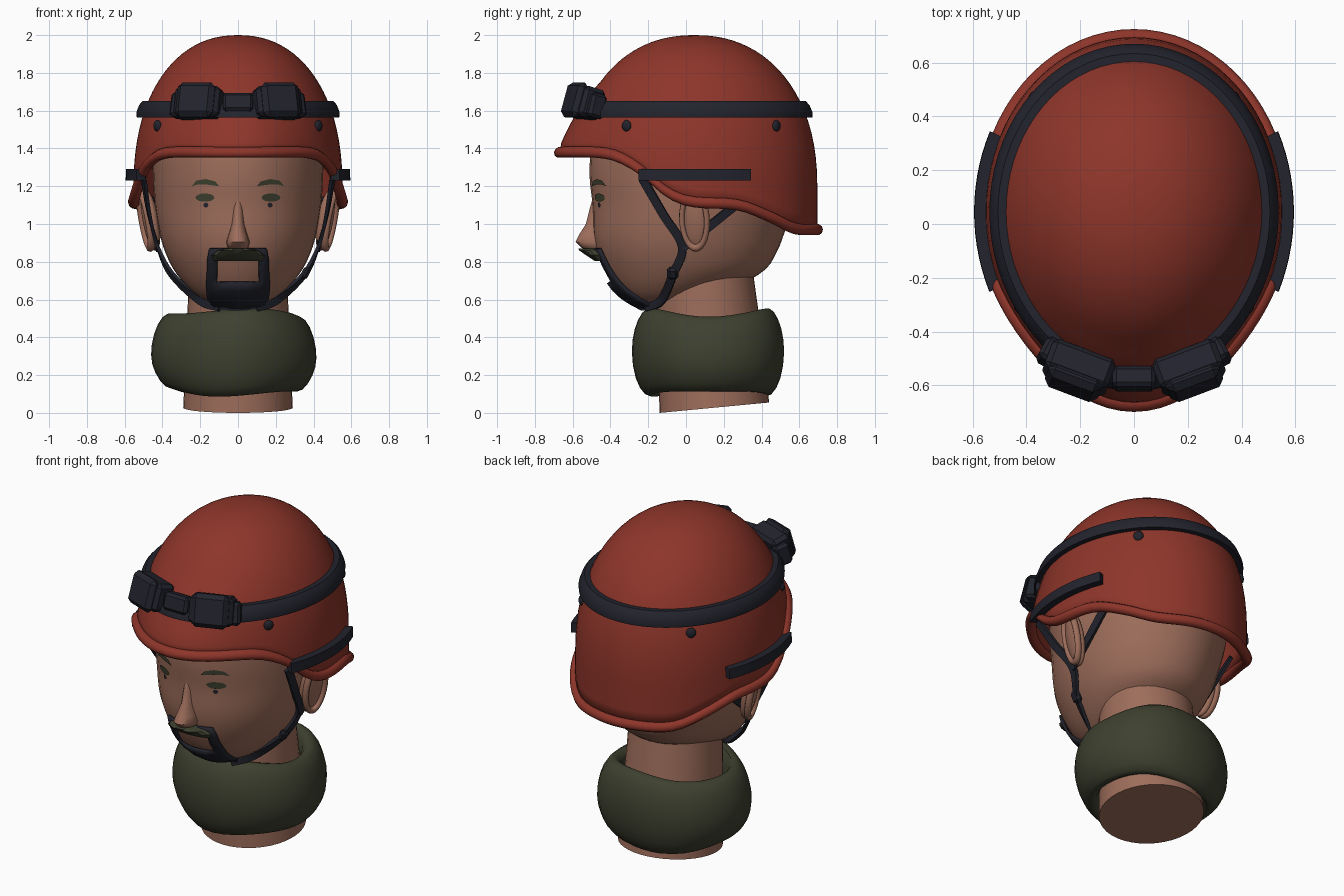
import bpy, bmesh, math
from math import sin, cos, pi, tau
from mathutils import Vector, Euler

if "Cube" in bpy.data.objects:
    bpy.data.objects.remove(bpy.data.objects["Cube"])


def material(name, rgb):
    m = bpy.data.materials.new(name)
    m.diffuse_color = (*rgb, 1)
    m.use_nodes = True
    m.node_tree.nodes["Principled BSDF"].inputs["Base Color"].default_value = m.diffuse_color
    return m


RED = material("helmet_red", (0.27, 0.036, 0.023))
NAVY = material("dark_navy", (0.016, 0.017, 0.026))
SKIN = material("skin", (0.34, 0.155, 0.105))
OLIVE = material("olive", (0.048, 0.052, 0.029))


def finish(name, bm, mat, angle=40):
    bmesh.ops.recalc_face_normals(bm, faces=bm.faces[:])
    me = bpy.data.meshes.new(name)
    bm.to_mesh(me)
    bm.free()
    me.materials.append(mat)
    ob = bpy.data.objects.new(name, me)
    bpy.context.collection.objects.link(ob)
    bpy.ops.object.select_all(action='DESELECT')
    ob.select_set(True)
    bpy.context.view_layer.objects.active = ob
    bpy.ops.object.shade_smooth_by_angle(angle=math.radians(angle))
    return ob


def loft(name, rings, mat, caps=True, loop=False, angle=40):
    """Skin a list of closed rings."""
    bm = bmesh.new()
    vs = [[bm.verts.new(p) for p in r] for r in rings]
    n = len(vs[0])
    for i in range(len(vs) if loop else len(vs) - 1):
        a, b = vs[i], vs[(i + 1) % len(vs)]
        for j in range(n):
            k = (j + 1) % n
            bm.faces.new((a[j], a[k], b[k], b[j]))
    if caps and not loop:
        bm.faces.new(vs[0])
        bm.faces.new(vs[-1])
    return finish(name, bm, mat, angle)


def interp(rows, t):
    """Smooth interpolation of table rows keyed by their first value."""
    t = min(max(t, rows[0][0]), rows[-1][0])
    i = max(k for k in range(len(rows) - 1) if rows[k][0] <= t)
    h = rows[i + 1][0] - rows[i][0]
    u = (t - rows[i][0]) / h

    def slope(k, c):
        a, b = rows[max(k - 1, 0)], rows[min(k + 1, len(rows) - 1)]
        return (b[c] - a[c]) / (b[0] - a[0])
    return [(2*u**3 - 3*u*u + 1) * rows[i][c] + (u**3 - 2*u*u + u) * h * slope(i, c)
            + (3*u*u - 2*u**3) * rows[i + 1][c] + (u**3 - u*u) * h * slope(i + 1, c)
            for c in range(1, len(rows[0]))]


def ellipse(z, rx, yf, yb, n=40):
    return [Vector((rx * sin(tau*k/n), (yf + yb)/2 - (yb - yf)/2 * cos(tau*k/n), z)) for k in range(n)]


def box(name, size, loc, rot, mat, bevel=0.015):
    bm = bmesh.new()
    bmesh.ops.create_cube(bm, size=1)
    bmesh.ops.scale(bm, vec=size, verts=bm.verts[:])
    bmesh.ops.bevel(bm, geom=bm.edges[:], offset=bevel, segments=1, affect='EDGES')
    ob = finish(name, bm, mat, 30)
    ob.location, ob.rotation_euler = loc, rot
    return ob


def ball(name, size, loc, rot, mat):
    bm = bmesh.new()
    bmesh.ops.create_uvsphere(bm, u_segments=20, v_segments=12, radius=1)
    bmesh.ops.scale(bm, vec=size, verts=bm.verts[:])
    ob = finish(name, bm, mat, 60)
    ob.location, ob.rotation_euler = loc, rot
    return ob


# Helmet surface: angle a is 0 at the front, going round through +x
def shell(a, z, off=0.0):
    t = min(max((z - 1.2) / 0.8, 0), 1)
    f = (1 - t**2.2) ** (1 / 2.2)
    flare = 0.075 * max(0, cos(a))**4 * min(max((1.75 - z) / 0.32, 0), 1)
    return Vector(((0.553*f + off) * sin(a), 0.045 - (0.65*f + off) * cos(a) - flare, z))


RIM = [(-0.62, 1.38), (-0.46, 1.38), (-0.36, 1.36), (-0.24, 1.29), (-0.1, 1.17), (0.02, 1.12),
       (0.28, 1.10), (0.44, 1.04), (0.58, 0.975), (0.70, 0.97)]


def rim_z(a):
    return interp(RIM, 0.045 - 0.65 * cos(a))[0]


N = 72
ANG = [tau * k / N for k in range(N)]
rings = []
for i in range(1, 25):
    u = i / 24
    rings.append([shell(a, 2 - (2 - rim_z(a)) * u * u) for a in ANG])
bm = bmesh.new()
top = bm.verts.new((0, 0.045, 2))
vs = [[bm.verts.new(p) for p in r] for r in rings]
for j in range(N):
    k = (j + 1) % N
    bm.faces.new((top, vs[0][j], vs[0][k]))
    for a, b in zip(vs, vs[1:]):
        bm.faces.new((a[j], b[j], b[k], a[k]))
helmet = finish("helmet_shell", bm, RED)
mod = helmet.modifiers.new("thickness", 'SOLIDIFY')
mod.thickness, mod.offset = 0.03, -1

loft("helmet_rim", [[shell(a, rim_z(a) + 0.03*sin(tau*k/10), 0.03*cos(tau*k/10)) for k in range(10)]
                    for a in ANG], RED, loop=True, angle=60)

# Goggle strap round the helmet
section = [(1.565, -0.01), (1.565, 0.03), (1.59, 0.04), (1.63, 0.04), (1.65, 0.03), (1.65, -0.01)]
loft("goggle_strap", [[shell(a, z, o) for z, o in section] for a in ANG], NAVY, loop=True)

# Goggles
box("goggle_bridge", (0.16, 0.08, 0.1), (0, -0.575, 1.64), (-0.25, 0, 0), NAVY)
for s in (-1, 1):
    rot = Euler((-0.28, 0, s * 0.36))
    centre = Vector((s * 0.205, -0.535, 1.64))
    out = rot.to_matrix() @ Vector((0, -1, 0))
    box("goggle_frame", (0.25, 0.12, 0.165), centre, rot, NAVY, 0.02)
    box("goggle_lens", (0.21, 0.06, 0.19), centre + out * 0.06, rot, NAVY, 0.025)
    box("goggle_clip", (0.10, 0.09, 0.13), (s * 0.30, -0.485, 1.625), (-0.25, 0, s * 0.5), NAVY)

# Side rails and bolts
for s in (-1, 1):
    angs = [s * (1.13 + (2.02 - 1.13) * k / 14) for k in range(15)]
    loft("side_rail", [[shell(a, z, o) for z, o in ((1.23, -0.01), (1.23, 0.042), (1.29, 0.042), (1.29, -0.01))]
                       for a in angs], NAVY)
    for y in (-0.31, 0.48):
        a = s * math.acos((0.045 - y) / 0.615)
        p = shell(a, 1.52, 0.004)
        ball("bolt", (0.028, 0.016, 0.03), p, (0, 0, math.atan2(p.x, -p.y)), NAVY)

# Head: z, half width, front y, back y
HEAD = [(0.55, 0.07, -0.22, -0.04), (0.60, 0.18, -0.31, 0.06), (0.66, 0.26, -0.375, 0.24),
        (0.75, 0.335, -0.43, 0.41), (0.85, 0.385, -0.47, 0.48), (0.95, 0.415, -0.49, 0.52),
        (1.1, 0.44, -0.495, 0.57), (1.25, 0.45, -0.51, 0.60), (1.4, 0.45, -0.50, 0.60),
        (1.6, 0.40, -0.43, 0.52), (1.75, 0.25, -0.29, 0.36)]
loft("head", [ellipse(z, *interp(HEAD, z)) for z in [0.55 + 0.03 * k for k in range(41)]], SKIN)


def face_point(x, z, off=0.006):
    rx, yf, yb = interp(HEAD, z)
    q = min(abs(x) / rx, 0.92)
    return Vector((x, (yf + yb)/2 - (yb - yf)/2 * math.sqrt(1 - q*q) - off, z))


loft("nose", [ellipse(*r, 16) for r in
              [(0.855, 0.025, -0.51, -0.4), (0.875, 0.055, -0.555, -0.4), (0.905, 0.062, -0.585, -0.4),
               (0.94, 0.05, -0.568, -0.4), (1.0, 0.035, -0.53, -0.4), (1.08, 0.03, -0.51, -0.4),
               (1.15, 0.02, -0.49, -0.4)]], SKIN, angle=60)
loft("moustache", [ellipse(*r, 20) for r in
                   [(0.805, 0.13, -0.485, -0.40), (0.835, 0.14, -0.53, -0.40),
                    (0.86, 0.11, -0.565, -0.40), (0.87, 0.06, -0.57, -0.40)]], OLIVE)


def decal(name, pts, mat, off=0.006):
    bm = bmesh.new()
    bm.faces.new([bm.verts.new(face_point(x, z, off)) for x, z in pts])
    return finish(name, bm, mat)


def oval(x, z, rx, rz, n=14):
    return [(x + rx * cos(tau*k/n), z + rz * sin(tau*k/n)) for k in range(n)]


for s in (-1, 1):
    # Brows, eyes, ears
    brow = [(0.10, 1.20), (0.12, 1.225), (0.17, 1.238), (0.22, 1.23), (0.245, 1.20), (0.21, 1.21), (0.16, 1.208)]
    decal("eyebrow", [(s * x, z) for x, z in brow], OLIVE)
    decal("eye", oval(s * 0.175, 1.14, 0.05, 0.022), OLIVE)
    decal("pupil", oval(s * 0.17, 1.10, 0.013, 0.013), NAVY)
    ear_rot = Euler((0, s * 0.18, s * -0.25))
    ball("ear", (0.04, 0.078, 0.165), (s * 0.462, 0.045, 1.02), ear_rot, SKIN)
    ear_ring = loft("ear_rim", [[Vector((0.02*sin(tau*j/8), (0.068 + 0.016*cos(tau*j/8))*cos(tau*k/28),
                                         (0.15 + 0.02*cos(tau*j/8))*sin(tau*k/28))) for j in range(8)]
                                for k in range(28)], SKIN, loop=True, angle=80)
    ear_ring.location, ear_ring.rotation_euler = (s * 0.49, 0.045, 1.02), ear_rot


# Chin straps
def ribbon(name, pts, width, mat, thick=0.018):
    pts = [Vector(p) for p in pts]
    rows = [(k, *p) for k, p in enumerate(pts)]
    path = [Vector(interp(rows, k / 5)) for k in range(5 * (len(pts) - 1) + 1)]
    rings = []
    for i, p in enumerate(path):
        t = (path[min(i + 1, len(path) - 1)] - path[max(i - 1, 0)]).normalized()
        side = t.cross(Vector((p.x, p.y, 0))).normalized()
        n = side.cross(t) * thick / 2
        side *= width / 2
        rings.append([p + side + n, p + side - n, p - side - n, p - side + n])
    return loft(name, rings, mat)


for s in (-1, 1):
    ribbon("front_strap", [(s * 0.50, -0.23, 1.24), (s * 0.47, -0.12, 1.05), (s * 0.425, -0.02, 0.88),
                           (s * 0.35, -0.07, 0.73), (s * 0.20, -0.13, 0.595), (s * 0.10, -0.21, 0.56)], 0.045, NAVY)
    ribbon("rear_strap", [(s * 0.45, 0.30, 1.13), (s * 0.44, 0.14, 1.0), (s * 0.425, -0.02, 0.87)], 0.045, NAVY)
box("strap_buckle", (0.04, 0.06, 0.07), (0.357, -0.07, 0.74), (0, 0.5, 0), NAVY)

# Chin cup: a wrapped plate with a mouth opening
bm = bmesh.new()
XS = [-1, -0.86, -0.69, -0.35, 0, 0.35, 0.69, 0.86, 1]
ZS = [0.55, 0.58, 0.61, 0.65, 0.69, 0.73, 0.77, 0.815, 0.87]
WID = [0.11, 0.14, 0.16, 0.165, 0.165, 0.163, 0.16, 0.16, 0.15]
grid = [[bm.verts.new(face_point(x * w, z, 0.016)) for x in XS] for z, w in zip(ZS, WID)]
for i in range(8):
    for j in range(8):
        if not (4 <= i <= 6 and 2 <= j <= 5):
            bm.faces.new((grid[i][j], grid[i][j+1], grid[i+1][j+1], grid[i+1][j]))
cup = finish("chin_cup", bm, NAVY)
mod = cup.modifiers.new("thickness", 'SOLIDIFY')
mod.thickness, mod.offset = 0.016, 0

# Neck with a tilted base
neck = []
for z, rx, yf, yb in ((0, 0.29, -0.14, 0.44), (0.35, 0.275, -0.15, 0.41), (0.6, 0.265, -0.16, 0.375), (0.78, 0.26, -0.15, 0.35)):
    tilt = 0.09 if z < 0.1 else 0.0
    neck.append([p + Vector((0, 0, 0.055 * (p.y + 0.14) / 0.58 if tilt else 0)) for p in ellipse(z, rx, yf, yb)])
loft("neck", neck, SKIN)

# Lumpy neck scarf: profile of radius factor and height swept round the neck
PROF = [(0.66, 0.47), (0.74, 0.545), (0.88, 0.53), (0.99, 0.43), (1.03, 0.31), (0.98, 0.19),
        (0.84, 0.10), (0.72, 0.105), (0.64, 0.18)]
M = 18
scarf = []
for k in range(M):
    a = tau * k / M
    lump = 1 + 0.025 * sin(3*a + 0.6) + 0.015 * cos(5*a)
    scarf.append([Vector((-0.015 + 0.44*r*lump*sin(a), 0.125 - 0.405*r*lump*cos(a),
                          z + 0.018*cos(2*a)*(1 if z > 0.3 else -1) + 0.01*sin(3*a))) for r, z in PROF])
ob = loft("scarf", scarf, OLIVE, loop=True, angle=80)
ob.modifiers.new("soften", 'SUBSURF').levels = 1
